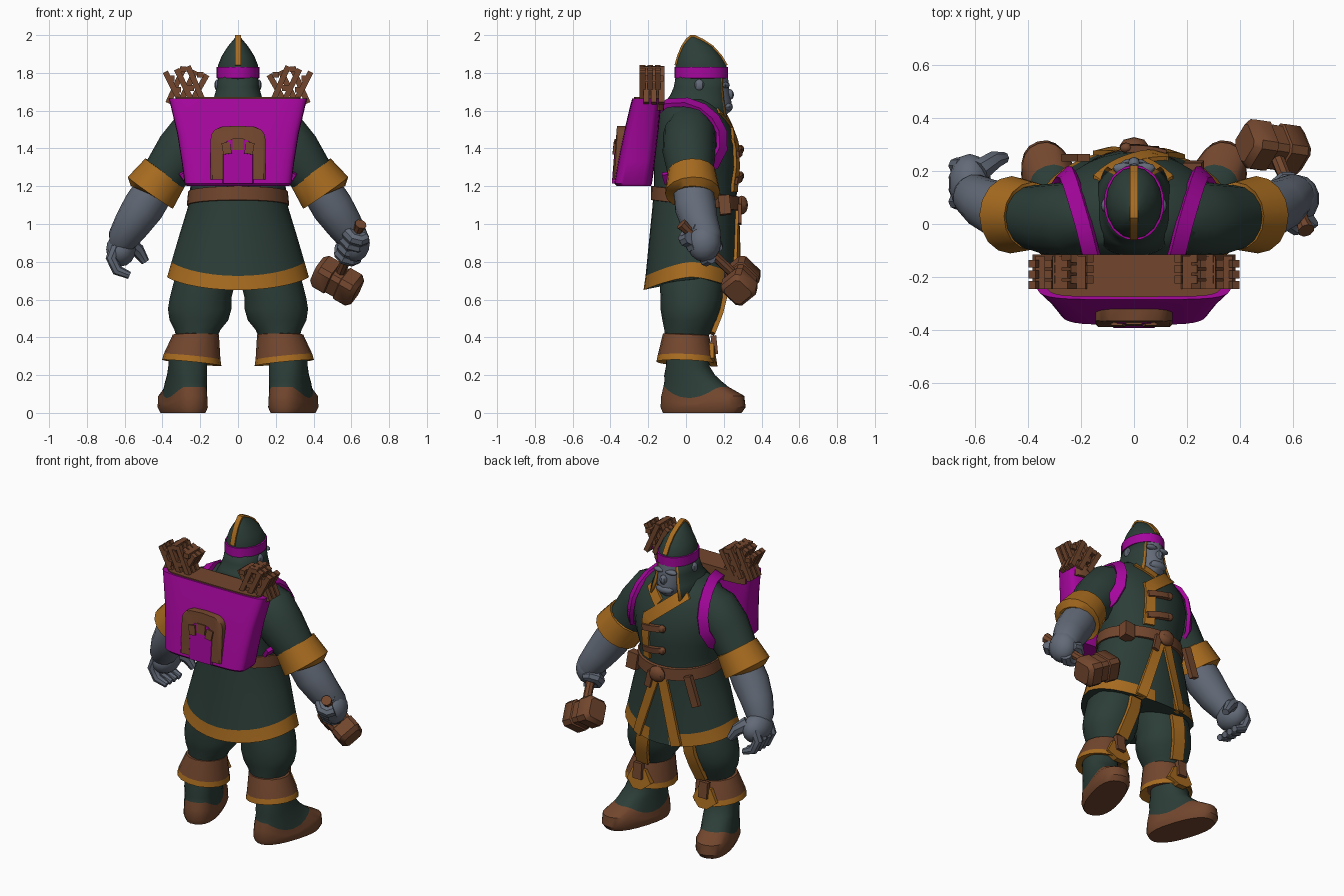
import bpy, bmesh, math
from mathutils import Vector as V, Matrix

def mat(name, rgb):
    m = bpy.data.materials.new(name)
    m.diffuse_color = (*rgb, 1)
    return m

GREEN = mat("dark green cloth", (0.025, 0.047, 0.038))
PURPLE = mat("purple canvas", (0.38, 0.002, 0.34))
GOLD = mat("gold trim", (0.39, 0.148, 0.014))
BROWN = mat("brown leather", (0.17, 0.062, 0.027))
GREY = mat("grey skin", (0.125, 0.147, 0.188))

def finish(name, bm, mats):
    bmesh.ops.recalc_face_normals(bm, faces=bm.faces)
    me = bpy.data.meshes.new(name)
    bm.to_mesh(me)
    bm.free()
    for m in mats:
        me.materials.append(m)
    ob = bpy.data.objects.new(name, me)
    bpy.context.collection.objects.link(ob)
    return ob

def skin(name, rings, mats, rule=None, closed=True):
    """Bridge rings of points; rule(i, j, centre) picks the material."""
    mats = mats if isinstance(mats, list) else [mats]
    bm = bmesh.new()
    vs = [[bm.verts.new(p) for p in r] for r in rings]
    n = len(rings[0])
    for i in range(len(vs) - 1):
        for j in range(n if closed else n - 1):
            k = (j + 1) % n
            f = bm.faces.new((vs[i][j], vs[i][k], vs[i + 1][k], vs[i + 1][j]))
            if rule:
                f.material_index = rule(i, j, f.calc_center_median())
    if closed:
        for r, i in ((vs[0], -1), (vs[-1], len(vs) - 1)):
            f = bm.faces.new(r)
            if rule:
                f.material_index = rule(i, 0, f.calc_center_median())
    return finish(name, bm, mats)

def oval(cx, cy, z, rx, ry, n=24, e=2.0, tilt=0.0, drop=0.0, a0=0.0, a1=2 * math.pi, open_=False):
    pts = []
    for j in range(n):
        a = a0 + (a1 - a0) * j / (n - 1 if open_ else n)
        c, s = math.cos(a), math.sin(a)
        x = math.copysign(abs(c) ** (2 / e), c)
        y = math.copysign(abs(s) ** (2 / e), s)
        pts.append(V((cx + rx * x, cy + ry * y, z + tilt * ry * y - drop * abs(y) ** 1.5)))
    return pts

def tube(name, pts, radii, m, n=12, ref=(0, 1, 0)):
    pts = [V(p) for p in pts]
    rings = []
    for i, p in enumerate(pts):
        t = (pts[min(i + 1, len(pts) - 1)] - pts[max(i - 1, 0)]).normalized()
        u = t.cross(V(ref)).normalized()
        w = t.cross(u)
        rings.append([p + (u * math.cos(2 * math.pi * j / n) + w * math.sin(2 * math.pi * j / n)) * radii[i] for j in range(n)])
    return skin(name, rings, m)

def ribbon(name, pts, half, thick, m, centre):
    """Flat band along pts, facing away from a centre point."""
    pts = [V(p) for p in pts]
    rings = []
    for i, p in enumerate(pts):
        t = (pts[min(i + 1, len(pts) - 1)] - pts[max(i - 1, 0)]).normalized()
        s = t.cross(p - V(centre)).normalized()
        nn = s.cross(t) * thick
        rings.append([p + s * half + nn, p - s * half + nn, p - s * half - nn, p + s * half - nn])
    return skin(name, rings, m)

def blob(name, c, r, m, seg=14):
    bm = bmesh.new()
    mx = Matrix.Translation(c) @ Matrix.Diagonal((*r, 1))
    bmesh.ops.create_uvsphere(bm, u_segments=seg, v_segments=8, radius=1, matrix=mx)
    return finish(name, bm, [m])

def beam(name, a, b, w, t, m, ref=(0, 1, 0)):
    a, b = V(a), V(b)
    d = (b - a).normalized()
    u = d.cross(V(ref)).normalized() * w / 2
    v = d.cross(u).normalized() * t / 2
    return skin(name, [[p + u + v, p - u + v, p - u - v, p + u - v] for p in (a, b)], m)

# Tunic: z, centre y, half width, half depth, hem drop
PROFILE = [(0.72, 0.03, 0.375, 0.255, 0.07), (0.80, 0.033, 0.352, 0.247, 0.075), (0.95, 0.04, 0.308, 0.232, 0.0),
           (1.10, 0.045, 0.262, 0.222, 0), (1.2, 0.05, 0.252, 0.22, 0), (1.3, 0.055, 0.28, 0.225, 0),
           (1.42, 0.05, 0.305, 0.22, 0), (1.52, 0.04, 0.30, 0.195, 0), (1.6, 0.03, 0.25, 0.165, 0), (1.66, 0.03, 0.14, 0.12, 0)]
skin("tunic", [oval(0, cy, z, rx, ry, 32, drop=d) for z, cy, rx, ry, d in PROFILE], [GREEN, GOLD],
     lambda i, j, c: 1 if i == 0 and not (c.y > 0 and abs(c.x) < 0.1) else 0)

def front(x, z):
    for a, b in zip(PROFILE, PROFILE[1:]):
        if z <= b[0] or b is PROFILE[-1]:
            f = max(0, min(1, (z - a[0]) / (b[0] - a[0])))
            cy, rx, ry = (a[k] + (b[k] - a[k]) * f for k in (1, 2, 3))
            return cy + ry * math.sqrt(max(0, 1 - (x / rx) ** 2))

def trim(name, a, b, half, m, steps=6, lift=0.014):
    """Band between two (x, z) points, laid on the tunic front."""
    d = V((b[0] - a[0], b[1] - a[1])).normalized()
    rings = []
    for i in range(steps + 1):
        f = i / steps
        x, z = a[0] + (b[0] - a[0]) * f, a[1] + (b[1] - a[1]) * f
        r = [(x + s * d.y * half, z - s * d.x * half) for s in (1, -1)]
        rings.append([V((p, front(p, q) + lift, q)) for p, q in r] + [V((p, front(p, q) - 0.03, q)) for p, q in reversed(r)])
    return skin(name, rings, m)

trim("skirt_edge_right", (0.025, 1.08), (0.165, 0.665), 0.03, GOLD)
trim("skirt_edge_left", (-0.02, 1.08), (-0.125, 0.66), 0.03, GOLD)
trim("lapel", (-0.13, 1.61), (0.105, 1.42), 0.036, GOLD, 8)
trim("collar_edge", (0.13, 1.61), (0.03, 1.53), 0.028, GOLD)
trim("placket", (0.10, 1.45), (0.10, 1.17), 0.03, GOLD)
for z in (1.38, 1.24):
    trim("toggle", (-0.03, z + 0.015), (0.12, z - 0.012), 0.018, BROWN, 4, 0.026)
    blob("toggle_knob", (-0.03, front(0, z) + 0.014, z + 0.015), (0.024, 0.02, 0.024), BROWN, seg=8)

# Belt and gear
skin("belt", [oval(0, 0.05, z, r, r2, 32, tilt=-0.12) for z, r, r2 in
              ((1.098, 0.258, 0.222), (1.10, 0.271, 0.236), (1.172, 0.264, 0.234), (1.174, 0.25, 0.222))], BROWN)
blob("buckle", (0.0, 0.295, 1.10), (0.055, 0.033, 0.05), BROWN, seg=8)
beam("belt_tail", (0.05, 0.285, 1.1), (0.075, 0.285, 1.0), 0.04, 0.02, BROWN)
beam("knife_sheath", (-0.19, 0.25, 1.12), (-0.25, 0.25, 0.94), 0.05, 0.03, BROWN)
beam("pouch", (0.22, 0.2, 1.15), (0.23, 0.21, 1.05), 0.07, 0.06, BROWN)

# Legs and boots
BOOT = [(0.085, 0.0, 0.097, 0.215), (0.09, 0.03, 0.11, 0.232), (0.088, 0.0, 0.108, 0.226), (0.05, 0.0, 0.103, 0.175),
        (0.035, 0.165, 0.099, 0.155), (0.015, 0.20, 0.098, 0.135), (0.005, 0.245, 0.098, 0.115), (0.0, 0.31, 0.10, 0.105)]
for s in (1, -1):
    skin("trouser_leg", [oval(s * x, y, z, rx, ry, 16) for x, y, z, rx, ry in
         ((0.22, 0.0, 0.38, 0.10, 0.11), (0.215, 0.01, 0.44, 0.122, 0.125), (0.207, 0.02, 0.49, 0.155, 0.145),
          (0.203, 0.025, 0.55, 0.168, 0.16), (0.198, 0.03, 0.61, 0.163, 0.165), (0.175, 0.03, 0.70, 0.163, 0.17), (0.15, 0.03, 0.82, 0.14, 0.16))], GREEN)
    ribbon("trouser_stripe", [(s * 0.15, 0.2, 0.72), (s * 0.17, 0.2, 0.6), (s * 0.19, 0.18, 0.52), (s * 0.21, 0.14, 0.42)],
           0.04, 0.012, GOLD, (s * 0.2, 0, 0.57))
    cuff = [oval(s * x, 0, z, r, r, 16, tilt=-0.04) for x, z, r in
            ((0.24, 0.285, 0.11), (0.245, 0.265, 0.157), (0.243, 0.298, 0.150), (0.223, 0.415, 0.122), (0.223, 0.42, 0.10))]
    for r in cuff[1:3]:
        for p in r:
            p.z += 0.1 * (s * p.x - 0.245)
    skin("boot_cuff", cuff, [BROWN, GOLD], lambda i, j, c: 1 if i in (0, 1) else 0)
    skin("cuff_flap", [[V((s * (0.235 + x), y + d, z)) for x, y, z in
         ((-0.045, 0.135, 0.37), (0.045, 0.135, 0.37), (0.085, 0.135, 0.29), (0.03, 0.155, 0.245), (-0.03, 0.155, 0.245), (-0.085, 0.135, 0.29))]
         for d in (-0.025, 0.012)], GOLD)
    beam("cuff_knot", (s * 0.235, 0.145, 0.41), (s * 0.235, 0.155, 0.31), 0.06, 0.03, BROWN)
    rings = [oval(0, y, z, rx, ry, 24, 2.4) for y, z, rx, ry in BOOT]
    for k, lift, rise in ((2, 0.045, 0.045), (3, 0.078, 0.06)):
        for p in rings[k]:  # shoe edge dips at the instep, rises at toe and heel
            p.z = lift + rise * min(1, ((p.y - 0.045) / 0.15) ** 2)
    ob = skin("boot", rings, [BROWN, GREEN], lambda i, j, c: 1 if i >= 3 else 0)
    ob.location = (s * 0.265, 0.005, 0)
    ob.rotation_euler.z = -s * math.radians(18)

# Arms
for s in (1, -1):
    tube("sleeve", [(s * x, y, z) for x, y, z in ((0.13, 0.02, 1.55), (0.22, 0.02, 1.48), (0.30, 0.015, 1.38), (0.38, 0.025, 1.27), (0.43, 0.035, 1.20))],
         [0.10, 0.14, 0.139, 0.122, 0.115], GREEN, 16)
    tube("sleeve_cuff", [(s * x, y, z) for x, y, z in ((0.383, 0.03, 1.28), (0.386, 0.03, 1.273), (0.464, 0.035, 1.165), (0.467, 0.035, 1.158))],
         [0.105, 0.128, 0.146, 0.11], GOLD, 16)
    tube("forearm", [(s * x, y, z) for x, y, z in ((0.43, 0.035, 1.2), (0.50, 0.05, 1.09), (0.56, 0.075, 1.0), (0.61, 0.11, 0.92), (0.625, 0.12, 0.88))],
         [0.105, 0.11, 0.098, 0.082, 0.06], GREY, 14)

# Open hand
blob("palm", (-0.62, 0.155, 0.865), (0.08, 0.11, 0.09), GREY)
for i, y in enumerate((0.085, 0.13, 0.175, 0.22)):
    tube("finger", [(-0.645, y, 0.88), (-0.67, y, 0.82), (-0.64, y + 0.005, 0.755), (-0.575, y + 0.01, 0.728)],
         [0.032, 0.031, 0.029, 0.02], GREY, 8)
tube("thumb", [(-0.585, 0.2, 0.9), (-0.53, 0.24, 0.86), (-0.49, 0.25, 0.8)], [0.045, 0.036, 0.022], GREY, 8)

# Hammer and the fist that holds it
A, B = V((0.65, -0.025, 1.0)), V((0.525, 0.29, 0.70))
D = (B - A).normalized()
tube("hammer_handle", [A, A + D * 0.04, B], [0.032, 0.026, 0.026], BROWN, 8)
H = V((0.22, -0.05, -0.105))
H = (H - D * H.dot(D)).normalized()
W = D.cross(H)
rings = []
for f, k in ((-0.125, 0.75), (-0.10, 1), (-0.03, 1), (-0.025, 0.9), (0.025, 0.9), (0.03, 1), (0.10, 1), (0.125, 0.75)):
    rings.append([B + H * f + W * a * 0.075 * k + D * b * 0.08 * k for a, b in
                  ((1, 0.7), (0.7, 1), (-0.7, 1), (-1, 0.7), (-1, -0.7), (-0.7, -1), (0.7, -1), (1, -0.7))])
skin("hammer_head", rings, BROWN)
blob("fist", (0.62, 0.095, 0.90), (0.08, 0.09, 0.10), GREY)
for i in range(4):
    c = A + D * (0.075 + 0.052 * i)
    tube("grip_finger", [c + (H * math.cos(a) + W * math.sin(a)) * 0.05 for a in [math.radians(q) for q in range(0, 300, 45)]],
         [0.035] * 6 + [0.024], GREY, 8, ref=D)

# Head
skin("face", [oval(0, y, z, rx, ry, 16) for y, z, rx, ry in
     ((0.12, 1.56, 0.055, 0.075), (0.13, 1.60, 0.08, 0.108), (0.13, 1.65, 0.088, 0.11), (0.115, 1.70, 0.09, 0.115), (0.10, 1.80, 0.09, 0.12))], GREY)
blob("nose", (0, 0.228, 1.685), (0.024, 0.026, 0.03), GREY, seg=8)
blob("mouth", (0, 0.218, 1.62), (0.06, 0.03, 0.028), GREY, seg=10)
for s in (1, -1):
    blob("brow", (s * 0.04, 0.21, 1.735), (0.042, 0.022, 0.016), GREY, seg=8)
    blob("ear", (s * 0.109, 0.07, 1.735), (0.016, 0.026, 0.03), GREY, seg=8)
hood = skin("hood", [oval(0, y, z, rx, ry, 44, 2.4, tilt=t, a0=math.radians(-237), a1=math.radians(57), open_=True) for y, z, rx, ry, t in
     ((0.08, 1.79, 0.104, 0.132, 0), (0.075, 1.72, 0.113, 0.14, -0.03), (0.07, 1.66, 0.13, 0.155, -0.12), (0.06, 1.60, 0.165, 0.18, -0.22))],
     [GREEN, GOLD], lambda i, j, c: 1 if j in (0, 42) else 0, closed=False)
sol = hood.modifiers.new("thickness", 'SOLIDIFY')
sol.thickness = 0.012
HELM = [(0.08, 1.765, 0.107, 0.137), (0.08, 1.84, 0.106, 0.135), (0.072, 1.89, 0.086, 0.113), (0.06, 1.94, 0.054, 0.08),
        (0.045, 1.975, 0.025, 0.042), (0.035, 1.995, 0.008, 0.01)]
skin("helmet", [oval(0, y, z, rx, ry, 16) for y, z, rx, ry in HELM], GREEN)
ridge = [(0, y - ry, z) for y, z, rx, ry in HELM[1:]] + [(0, y + ry, z) for y, z, rx, ry in reversed(HELM[1:])]
ribbon("helmet_ridge", ridge, 0.016, 0.006, GOLD, (0, 0.07, 1.78))
skin("helmet_band", [oval(0, 0.08, z, 0.11 + d, 0.138 + d, 24) for z, d in ((1.77, -0.01), (1.772, 0.004), (1.83, 0.004), (1.832, -0.01))], PURPLE)

# Backpack
skin("backpack", [oval(0, y, z, rx, ry, 32, 5) for y, z, rx, ry in
     ((-0.275, 1.20, 0.27, 0.09), (-0.28, 1.215, 0.283, 0.10), (-0.262, 1.33, 0.298, 0.098), (-0.238, 1.48, 0.322, 0.092),
      (-0.215, 1.62, 0.355, 0.082), (-0.208, 1.665, 0.367, 0.077))], PURPLE)
skin("pack_filling", [oval(0, -0.195, z, 0.33, 0.08, 24, 6) for z in (1.6, 1.672)], BROWN)

def arch(name, hw, z0, z1, y, m):
    """Arched panel standing out from the sloped pack face."""
    side = [(-hw, z0), (hw, z0)]
    side += [(hw * math.copysign(abs(math.cos(a)) ** 0.5, math.cos(a)), z1 - 0.07 + 0.07 * math.sin(a)) for a in [math.pi * k / 8 for k in range(9)]]
    return skin(name, [[V((x * k, yy + t * (z - 1.2), z)) for x, z in side] for yy, t, k in ((-0.33, 0.2, 1), (y + 0.01, 0.06, 1), (y, 0.08, 0.94))], m)

arch("pack_pocket", 0.145, 1.235, 1.52, -0.391, BROWN)
arch("pocket_panel", 0.082, 1.215, 1.45, -0.394, PURPLE)
for s in (1, -1):
    beam("pocket_clasp", (s * 0.065, -0.368, 1.43), (s * 0.055, -0.374, 1.37), 0.045, 0.03, BROWN)
beam("pocket_buckle", (0, -0.364, 1.45), (0, -0.37, 1.39), 0.06, 0.03, BROWN)

# Straps and lattice bundles on both sides
for s in (1, -1):
    ribbon("shoulder_strap", [(s * x, y, z) for x, y, z in
           ((0.15, -0.15, 1.60), (0.165, -0.10, 1.64), (0.19, 0.0, 1.645), (0.215, 0.085, 1.615), (0.235, 0.15, 1.56), (0.25, 0.187, 1.49),
            (0.265, 0.19, 1.40), (0.29, 0.15, 1.32), (0.31, 0.05, 1.27), (0.28, -0.12, 1.24))], 0.031, 0.012, PURPLE, (s * 0.08, 0.0, 1.42))
    for layer, y in enumerate((-0.23, -0.19, -0.15)):
        for i in range(3):
            x = 0.18 + 0.06 * i
            beam("lattice_slat", (s * x, y, 1.64), (s * (x + 0.085), y, 1.835 - 0.015 * i), 0.03, 0.03, BROWN)
            beam("lattice_cross_slat", (s * (x + 0.07), y + 0.02, 1.64), (s * (x - 0.015), y + 0.02, 1.79 + 0.02 * i), 0.03, 0.03, BROWN)
    for x, z in ((0.20, 1.79), (0.29, 1.82), (0.355, 1.77), (0.25, 1.72), (0.32, 1.71)):
        beam("lattice_rung", (s * x, -0.245, z), (s * x, -0.12, z), 0.035, 0.03, BROWN, ref=(0, 0, 1))

for ob in bpy.data.objects:
    ob.select_set(ob.type == 'MESH')
    bpy.context.view_layer.objects.active = ob
bpy.ops.object.shade_smooth_by_angle(angle=math.radians(38))
